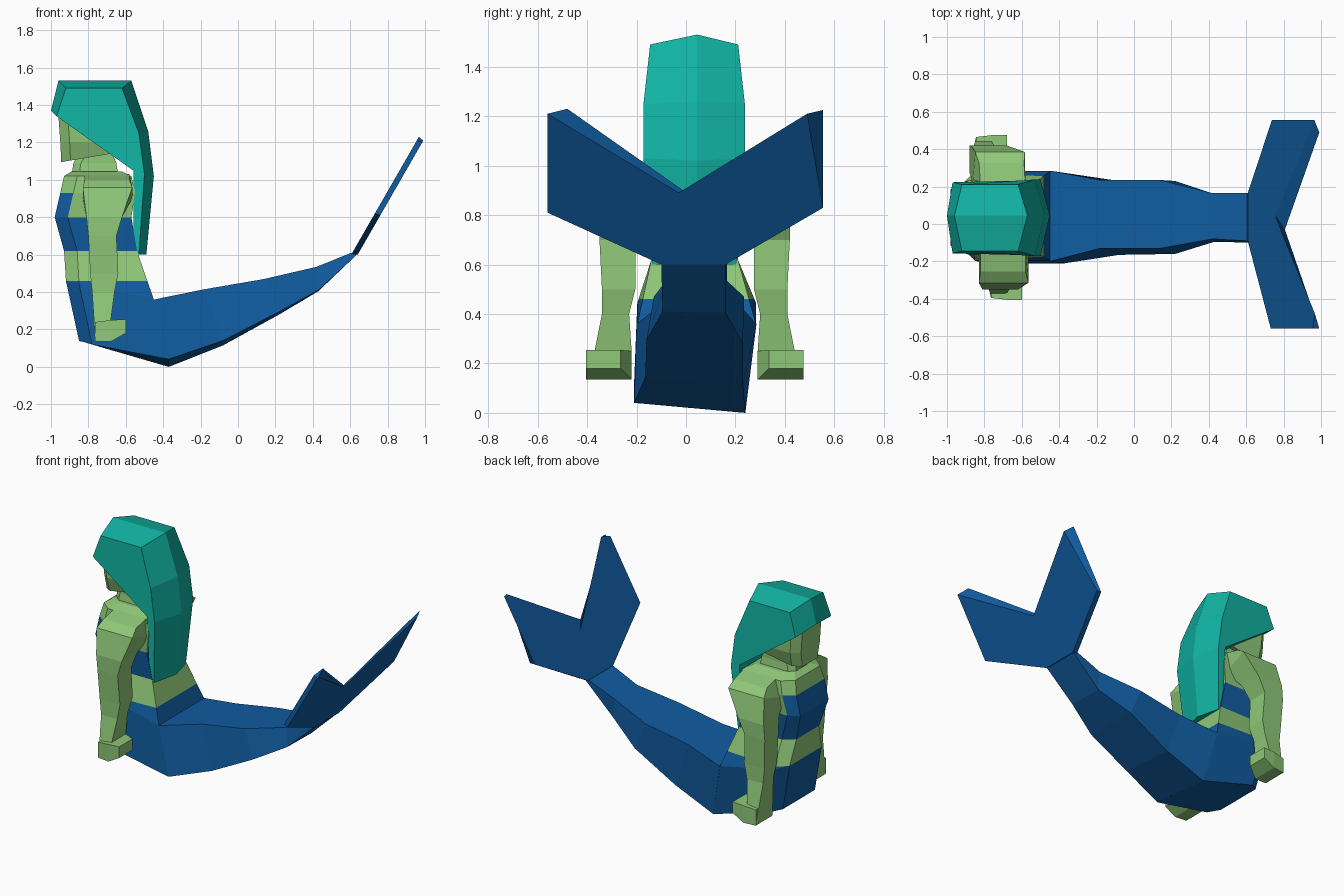
import bpy, bmesh
from mathutils import Vector


def material(name, rgb):
    m = bpy.data.materials.new(name)
    m.diffuse_color = (*rgb, 1)
    return m


SKIN = material("green_skin", (0.275, 0.578, 0.188))
HAIR = material("teal_hair", (0.0056, 0.456, 0.371))
BLUE = material("blue_scales", (0.0052, 0.107, 0.352))
BROWN = material("brown_edge", (0.14, 0.11, 0.10))


def loft(name, rings, mats, cuts=(), rule=None, caps=True):
    """Skin a list of equal-length rings, optionally slice at heights and colour by rule."""
    bm = bmesh.new()
    vs = [[bm.verts.new(p) for p in r] for r in rings]
    n = len(vs[0])
    for a, b in zip(vs, vs[1:]):
        for i in range(n):
            j = (i + 1) % n
            bm.faces.new((a[i], a[j], b[j], b[i]))
    if caps:
        bm.faces.new(vs[0][::-1])
        bm.faces.new(vs[-1])
    bmesh.ops.recalc_face_normals(bm, faces=bm.faces[:])
    for z in cuts:
        bmesh.ops.bisect_plane(bm, geom=bm.verts[:] + bm.edges[:] + bm.faces[:],
                               plane_co=(0, 0, z), plane_no=(0, 0, 1))
    if rule:
        for f in bm.faces:
            f.material_index = rule(f.calc_center_median(), f.normal)
    me = bpy.data.meshes.new(name)
    bm.to_mesh(me)
    bm.free()
    for m in mats:
        me.materials.append(m)
    ob = bpy.data.objects.new(name, me)
    bpy.context.collection.objects.link(ob)
    return ob


def six_ring(xf, zf, xb, zb, wf, w, cy=0.035, ch=0.07):
    """Six-sided ring: narrow front edge, chamfered corners, straight back."""
    zc = zf + (zb - zf) * ch / (xb - xf)
    half = [(xf, wf, zf), (xf + ch, w, zc), (xb, w, zb)]
    return ([(x, cy - y, z) for x, y, z in half] +
            [(x, cy + y, z) for x, y, z in reversed(half)])


# Torso with scale bands and a top on the chest
def torso_colour(c, n):
    if c.z < 0.46 or 0.62 < c.z < 0.80:
        return 1
    return 1 if 0.80 < c.z < 0.93 and c.x < -0.88 else 0


base = [(x, y, z - (0.09 * (y - 0.24) if x > -0.5 else 0)) for x, y, z in
        six_ring(-0.85, 0.14, -0.37, 0.0, 0.17, 0.225, 0.015)]
loft("torso", [
    base,
    six_ring(-0.92, 0.46, -0.45, 0.36, 0.17, 0.24, 0.043),
    six_ring(-0.93, 0.62, -0.54, 0.62, 0.12, 0.175),
    six_ring(-0.98, 0.80, -0.57, 0.80, 0.15, 0.19),
    six_ring(-0.95, 0.93, -0.55, 0.93, 0.15, 0.20),
    six_ring(-0.93, 1.02, -0.57, 1.02, 0.13, 0.19),
    six_ring(-0.89, 1.045, -0.62, 1.045, 0.08, 0.12),
], [SKIN, BLUE], (0.46, 0.62, 0.80, 0.93), torso_colour)

# Neck and head
loft("neck", [six_ring(-0.89, 1.02, -0.64, 1.02, 0.06, 0.10, ch=0.04),
              six_ring(-0.88, 1.09, -0.65, 1.09, 0.06, 0.09, ch=0.04),
              six_ring(-0.84, 1.16, -0.68, 1.16, 0.06, 0.09, ch=0.04)], [SKIN])
loft("head", [six_ring(-0.945, 1.095, -0.68, 1.14, 0.08, 0.12, ch=0.05),
              six_ring(-0.95, 1.20, -0.62, 1.20, 0.10, 0.145, ch=0.05),
              six_ring(-0.96, 1.34, -0.62, 1.34, 0.10, 0.15, ch=0.05),
              six_ring(-0.88, 1.45, -0.66, 1.45, 0.08, 0.12, ch=0.05)], [SKIN])

# Hair: centre ridge outline lofted out to narrower side outlines
ridge = [(-1.0, 1.37), (-0.96, 1.53), (-0.57, 1.53), (-0.48, 1.26),
         (-0.45, 1.02), (-0.49, 0.60), (-0.56, 0.60), (-0.56, 1.05)]
side = [(-0.97, 1.34), (-0.92, 1.49), (-0.62, 1.49), (-0.53, 1.25),
        (-0.50, 1.03), (-0.53, 0.60), (-0.56, 0.60), (-0.56, 1.05)]
widths = [0.19, 0.178, 0.178, 0.205, 0.205, 0.17, 0.17, 0.20]
loft("hair", [[(x, 0.033 - w, z) for (x, z), w in zip(side, widths)],
              [(x, 0.045, z) for x, z in ridge],
              [(x, 0.033 + w, z) for (x, z), w in zip(side, widths)]], [HAIR])

# Arms and hands, one per side; the far arm hangs slightly further forward
arm = [  # x front, x back, inner distance, outer distance, inner z, outer z
    (-0.82, -0.58, 0.15, 0.29, 1.03, 1.00),
    (-0.83, -0.565, 0.15, 0.35, 0.90, 0.96),
    (-0.81, -0.62, 0.22, 0.385, 0.80, 0.80),
    (-0.80, -0.65, 0.24, 0.385, 0.70, 0.70),
    (-0.79, -0.64, 0.24, 0.375, 0.50, 0.50),
    (-0.78, -0.66, 0.265, 0.375, 0.40, 0.40),
    (-0.77, -0.68, 0.255, 0.405, 0.25, 0.25),
    (-0.765, -0.68, 0.255, 0.43, 0.135, 0.145),
]
hand = [  # x, inner distance, outer distance, bottom z, top z
    (-0.765, 0.255, 0.43, 0.135, 0.24),
    (-0.68, 0.255, 0.44, 0.135, 0.25),
    (-0.60, 0.30, 0.44, 0.18, 0.255),
]
for label, s in (("right", -1), ("left", 1)):
    def shift(z, s=s):
        return -0.08 * min(1, (1.03 - z) / 0.3) if s > 0 else 0
    loft(label + "_arm", [[(x + shift(z), 0.035 + s * d, z) for x, d, z in
                           ((a, i, zi), (b, i, zi), (b, o, zo), (a, o, zo))]
                          for a, b, i, o, zi, zo in arm], [SKIN])
    loft(label + "_hand", [[(x + shift(z), 0.035 + s * d, z) for d, z in
                            ((i, lo), (o, lo), (o, hi), (i, hi))]
                           for x, i, o, lo, hi in hand], [SKIN])

# Tail: four-sided sections, slightly rolled underneath
tail = [  # top x, top z, bottom x, bottom z, top y range, bottom y range
    (-0.45, 0.36, -0.37, 0.00, -0.20, 0.285, -0.21, 0.24),
    (-0.18, 0.415, -0.08, 0.115, -0.13, 0.235, -0.165, 0.23),
    (0.14, 0.47, 0.22, 0.28, -0.13, 0.235, -0.16, 0.23),
    (0.42, 0.535, 0.43, 0.405, -0.08, 0.165, -0.095, 0.16),
    (0.605, 0.61, 0.635, 0.60, -0.09, 0.165, -0.10, 0.16),
]
loft("tail", [[(tx, t0, tz), (tx, t1, tz), (bx, b1, bz),
               (bx, b0, bz - 0.09 * (b0 - b1) * (0.64 - bx))]
              for tx, tz, bx, bz, t0, t1, b0, b1 in tail], [BLUE])

# Tail fin: tilted slab with a V notch, one inner edge in brown
upper = [(0.165, 0.605), (0.555, 0.83), (0.555, 1.225), (0.045, 0.86),
         (-0.48, 1.23), (-0.56, 1.21), (-0.56, 0.82), (-0.09, 0.605)]
lower = [(0.16, 0.60), (0.555, 0.83), (0.49, 1.21), (-0.03, 0.89),
         (-0.56, 1.21), (-0.56, 1.20), (-0.56, 0.81), (-0.10, 0.60)]


def fin_colour(c, n):
    return 1 if 0.2 < c.y < 0.35 and c.z > 0.95 and n.y < -0.3 else 0


def fin_point(y, z, off):
    return (0.605 + (z - 0.6) * 0.575 + off, y, z)


loft("tail_fin", [[fin_point(y, z, 0) for y, z in upper],
                  [fin_point(y, z, 0.035) for y, z in lower]],
     [BLUE, BROWN], rule=fin_colour)
